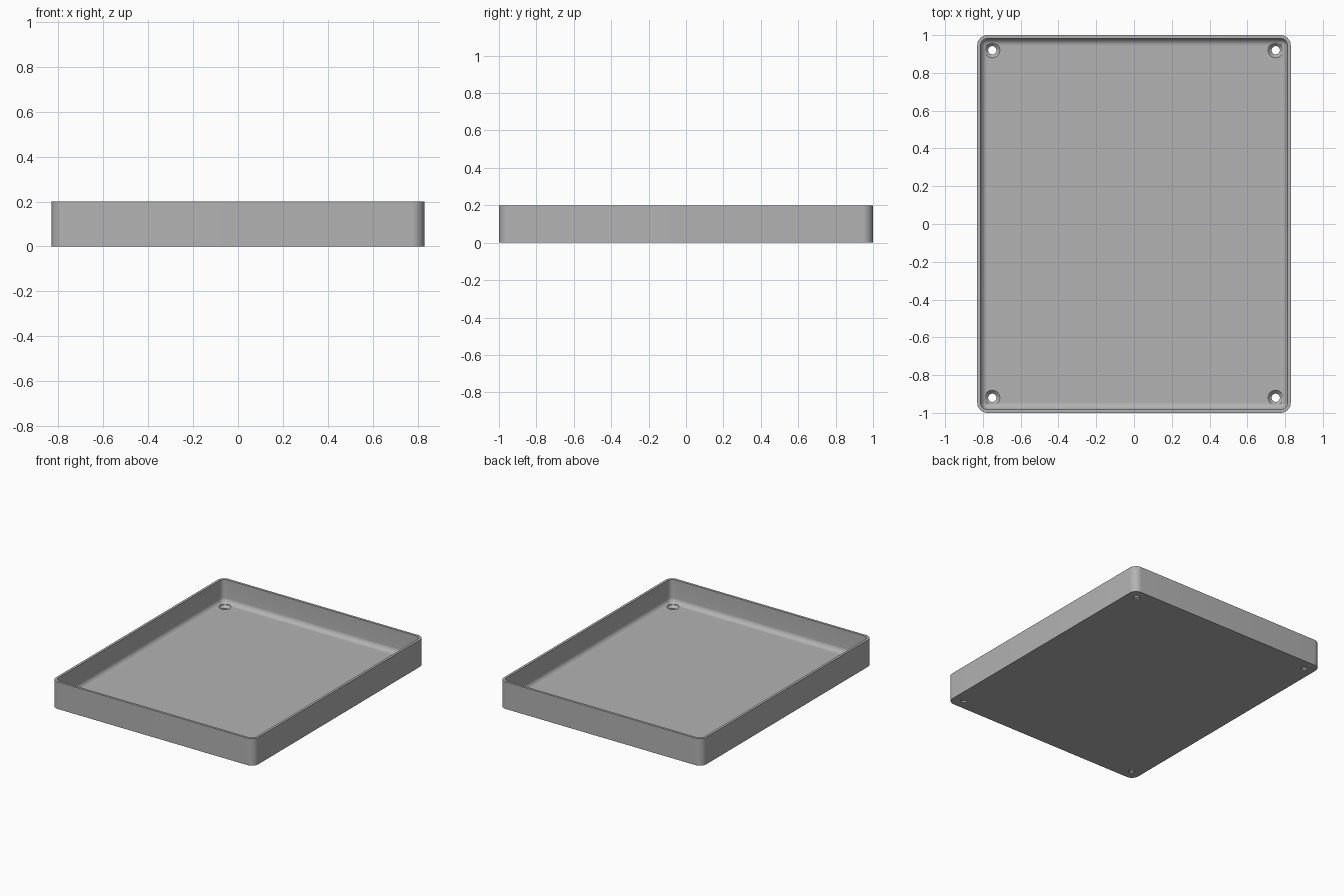
import bpy, bmesh
from math import sin, cos, pi

cube = bpy.data.objects.get("Cube")
if cube:
    bpy.data.objects.remove(cube)

HALF_X, HALF_Y, HEIGHT = 0.83, 1.0, 0.2
CORNER, WALL, FLOOR, FILLET = 0.055, 0.018, 0.03, 0.036
ARC = 10

gray = bpy.data.materials.new("plain_gray")
gray.use_nodes = True
color = (0.45, 0.45, 0.45, 1)
gray.diffuse_color = color
gray.node_tree.nodes["Principled BSDF"].inputs["Base Color"].default_value = color


def add_object(name, bm):
    bmesh.ops.recalc_face_normals(bm, faces=bm.faces)
    mesh = bpy.data.meshes.new(name)
    bm.to_mesh(mesh)
    bm.free()
    mesh.materials.append(gray)
    obj = bpy.data.objects.new(name, mesh)
    bpy.context.collection.objects.link(obj)
    return obj


def rounded_ring(bm, inset, z):
    """Rounded rectangle, moved inwards from the outer outline."""
    radius = max(CORNER - inset, 0.006)
    cx, cy = HALF_X - inset - radius, HALF_Y - inset - radius
    ring = []
    for k, (sx, sy) in enumerate([(1, 1), (-1, 1), (-1, -1), (1, -1)]):
        for i in range(ARC + 1):
            a = (k + i / ARC) * pi / 2
            ring.append(bm.verts.new((sx * cx + radius * cos(a), sy * cy + radius * sin(a), z)))
    return ring


def circle_ring(bm, x, y, radius, z, count=32):
    return [bm.verts.new((x + radius * cos(2 * pi * i / count),
                          y + radius * sin(2 * pi * i / count), z)) for i in range(count)]


def loft(bm, rings):
    """Closed solid through a stack of rings."""
    for lower, upper in zip(rings, rings[1:]):
        n = len(lower)
        for i in range(n):
            j = (i + 1) % n
            bm.faces.new((lower[i], lower[j], upper[j], upper[i]))
    bm.faces.new(rings[0])
    bm.faces.new(rings[-1])


# Tray: underside, outer wall, rim, inner wall, fillet into the floor
profile = [(0, 0), (0, HEIGHT), (WALL, HEIGHT)]
for i in range(9):
    a = i / 8 * pi / 2
    profile.append((WALL + FILLET * (1 - cos(a)), FLOOR + FILLET * (1 - sin(a))))
bm = bmesh.new()
loft(bm, [rounded_ring(bm, inset, z) for inset, z in profile])
tray = add_object("tray", bm)

# Countersunk screw holes in the four corners
bm = bmesh.new()
hole = [(0.022, -0.05), (0.022, 0.01), (0.04, 0.028), (0.04, 0.1)]
for x in (-0.75, 0.75):
    for y in (-0.92, 0.92):
        loft(bm, [circle_ring(bm, x, y, r, z) for r, z in hole])
cutter = add_object("screw_hole_cutter", bm)
cutter.hide_render = True

cut = tray.modifiers.new("screw_holes", "BOOLEAN")
cut.operation = "DIFFERENCE"
cut.solver = "EXACT"
cut.object = cutter
bpy.ops.object.select_all(action="DESELECT")
tray.select_set(True)
bpy.context.view_layer.objects.active = tray
bpy.ops.object.modifier_apply(modifier=cut.name)
bpy.data.objects.remove(cutter)

bpy.ops.object.shade_smooth_by_angle(angle=pi / 6)
